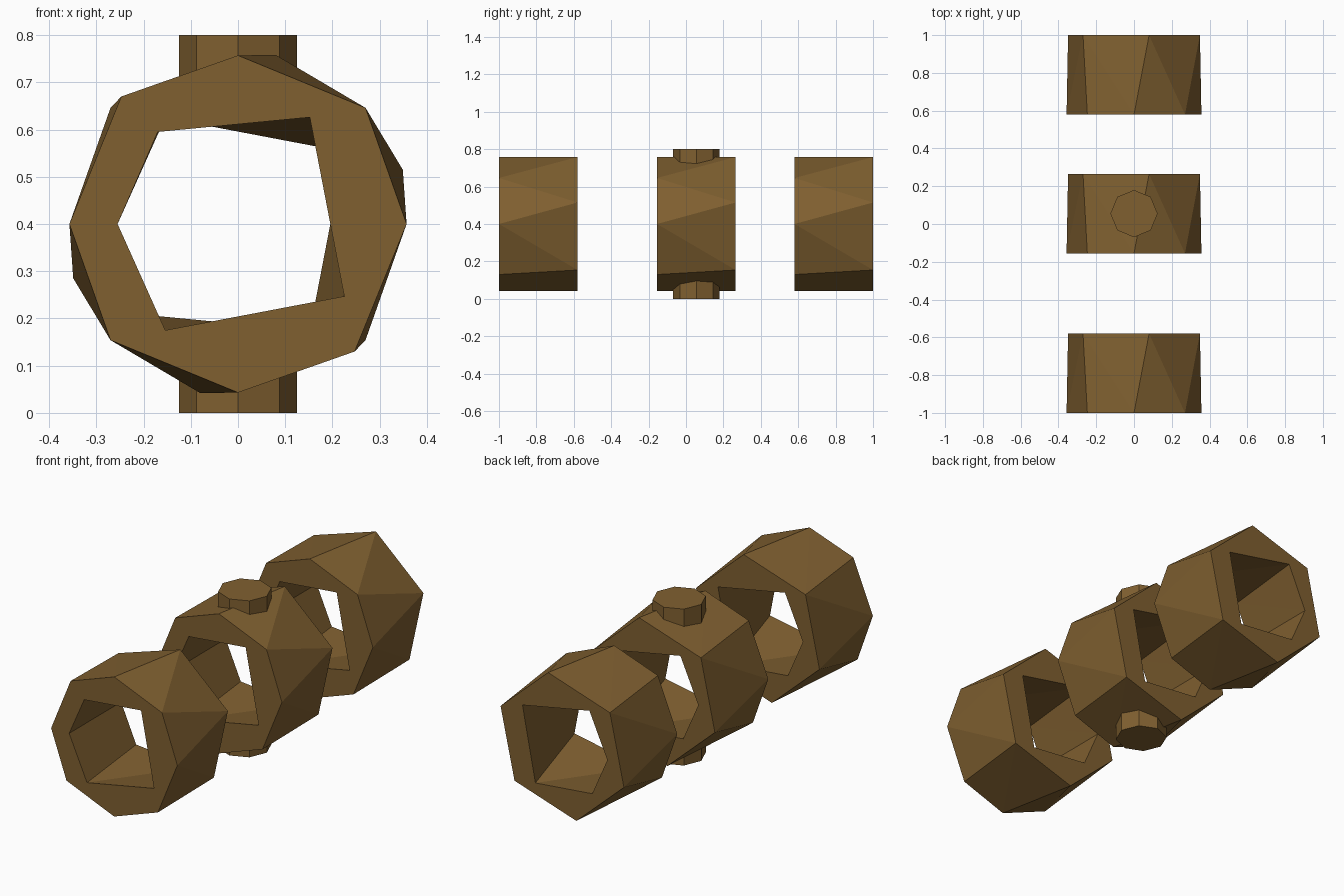
import bpy, bmesh, math
from mathutils import Matrix

if "Cube" in bpy.data.objects:
    bpy.data.objects.remove(bpy.data.objects["Cube"])

ZC = 0.40      # axis height of the rings
LEN = 0.42     # ring length along y

bronze = bpy.data.materials.new("bronze brown")
bronze.diffuse_color = (0.216, 0.117, 0.03, 1)
bronze.use_nodes = True
bronze.node_tree.nodes["Principled BSDF"].inputs["Base Color"].default_value = bronze.diffuse_color

# Half profiles: outer ends are point-symmetric about the axis
oct_half = [(0, 0.357), (0.27, 0.246), (0.357, 0), (0.247, -0.27)]
hex_half = [(0.08, 0.358), (0.349, 0.115), (0.27, -0.246)]
front_out = oct_half + [(-x, -z) for x, z in oct_half]
back_out = hex_half + [(-x, -z) for x, z in hex_half]
# Bore: five-sided, the back end is the front end flipped top to bottom
front_in = [(0.152, 0.226), (0.225, -0.153), (-0.154, -0.225), (-0.255, 0), (-0.17, 0.195)]
back_in = [(x, -z) for x, z in front_in]


def skin(bm, front, back):
    """Convex skin between two end profiles, ends left open."""
    verts = [bm.verts.new((x, y, z)) for pts, y in ((front, -LEN / 2), (back, LEN / 2)) for x, z in pts]
    bmesh.ops.convex_hull(bm, input=verts)
    caps = [f for f in bm.faces if all(v in verts for v in f.verts)
            and max(v.co.y for v in f.verts) - min(v.co.y for v in f.verts) < 1e-5]
    bmesh.ops.delete(bm, geom=caps, context='FACES_ONLY')
    loose = [e for e in bm.edges if not e.link_faces]
    bmesh.ops.delete(bm, geom=loose, context='EDGES')


def finish(bm, name, loc):
    bmesh.ops.recalc_face_normals(bm, faces=bm.faces[:])
    me = bpy.data.meshes.new(name)
    bm.to_mesh(me)
    bm.free()
    me.materials.append(bronze)
    ob = bpy.data.objects.new(name, me)
    ob.location = loc
    bpy.context.collection.objects.link(ob)


def ring(name, y):
    bm = bmesh.new()
    skin(bm, front_out, back_out)
    skin(bm, front_in, back_in)
    # flat end faces around the bore
    for side in (-1, 1):
        rim = [e for e in bm.edges if e.is_boundary and all(v.co.y * side > 0 for v in e.verts)]
        bmesh.ops.triangle_fill(bm, edges=rim, use_beauty=True, normal=(0, side, 0))
    finish(bm, name, (0, y, ZC))


def stud(name, z0, z1):
    bm = bmesh.new()
    bmesh.ops.create_cone(bm, cap_ends=True, segments=8, radius1=0.125, radius2=0.125, depth=z1 - z0,
                          matrix=Matrix.Translation((0, 0, (z0 + z1) / 2)))
    finish(bm, name, (0, 0.055, 0))


# Three faceted rings in a row
for name, y in (("front_ring", -0.79), ("middle_ring", 0.055), ("back_ring", 0.79)):
    ring(name, y)

# Octagonal studs above and below the middle ring
stud("top_stud", 0.67, 0.80)
stud("bottom_stud", 0.0, 0.13)
